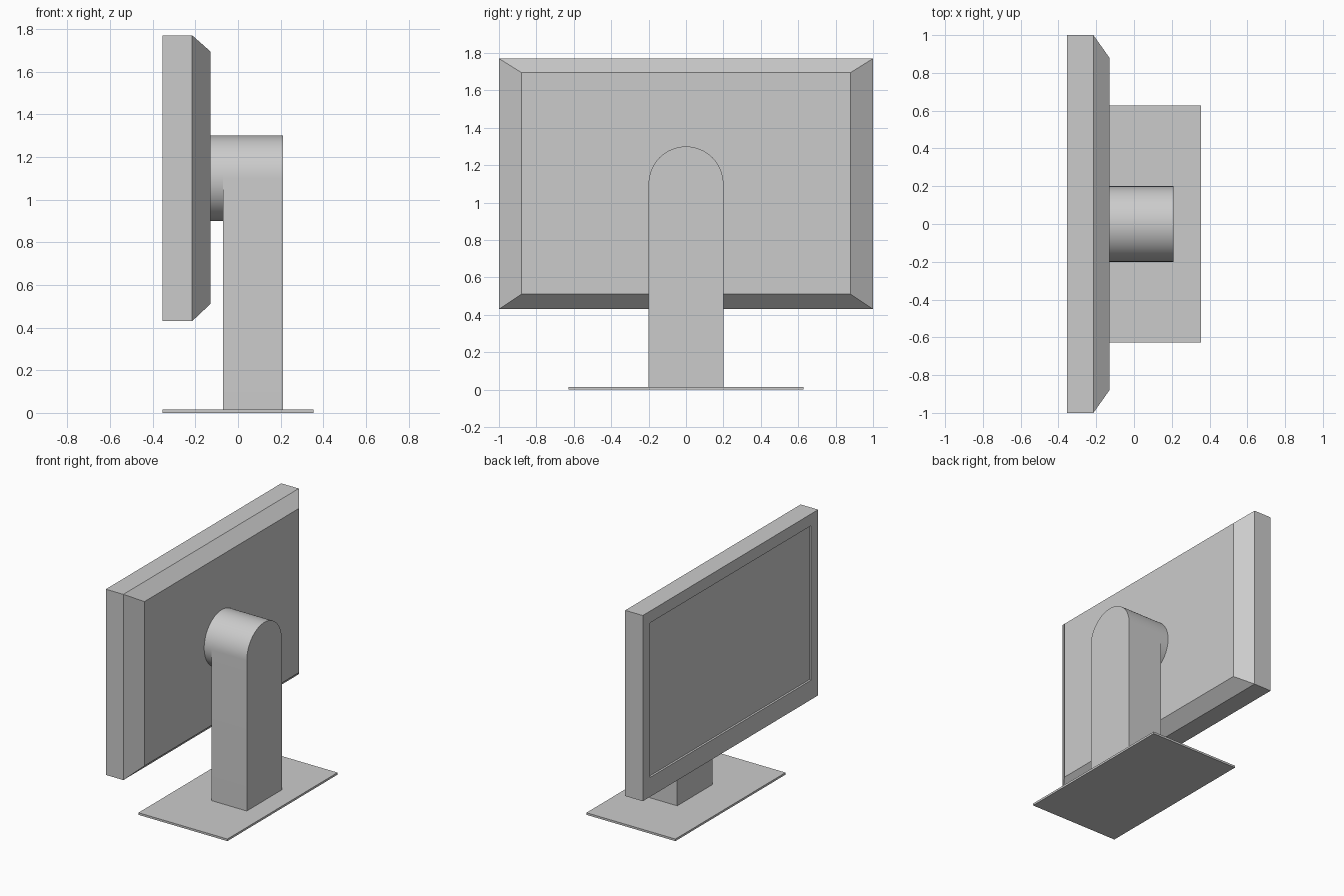
import bpy, bmesh, math

cube = bpy.data.objects.get("Cube")
if cube:
    bpy.data.objects.remove(cube, do_unlink=True)

# Single material
grey = bpy.data.materials.new("light grey")
grey.use_nodes = True
grey.diffuse_color = (0.6, 0.6, 0.6, 1)
grey.node_tree.nodes["Principled BSDF"].inputs["Base Color"].default_value = (0.6, 0.6, 0.6, 1)


def loft(name, rings, smooth=False):
    """Skin a row of equal-length point rings and cap both ends."""
    bm = bmesh.new()
    loops = [[bm.verts.new(p) for p in ring] for ring in rings]
    for a, b in zip(loops, loops[1:]):
        for i in range(len(a)):
            j = (i + 1) % len(a)
            bm.faces.new((a[i], a[j], b[j], b[i]))
    bm.faces.new(loops[0])
    bm.faces.new(loops[-1])
    bmesh.ops.recalc_face_normals(bm, faces=bm.faces)
    mesh = bpy.data.meshes.new(name)
    bm.to_mesh(mesh)
    bm.free()
    mesh.materials.append(grey)
    obj = bpy.data.objects.new(name, mesh)
    bpy.context.collection.objects.link(obj)
    if smooth:
        bpy.ops.object.select_all(action='DESELECT')
        obj.select_set(True)
        bpy.context.view_layer.objects.active = obj
        bpy.ops.object.shade_smooth_by_angle(angle=math.radians(30))
    return obj


def rect(x, half, z0, z1):
    return [(x, -half, z0), (x, half, z0), (x, half, z1), (x, -half, z1)]


def arc(x, radius, z, turn, steps):
    return [(x, radius * math.cos(turn * i / steps), z + radius * math.sin(turn * i / steps))
            for i in range(steps + 1)]


# Monitor housing: recessed display, bezel, straight sides, tapered back
loft("monitor_housing", [
    rect(-0.34, 0.92, 0.57, 1.685),
    rect(-0.355, 0.92, 0.57, 1.685),
    rect(-0.355, 1.0, 0.43, 1.77),
    rect(-0.215, 1.0, 0.43, 1.77),
    rect(-0.13, 0.88, 0.51, 1.695),
])

# Stand column with rounded top
RADIUS, PIVOT = 0.2, 1.1
loft("stand_column", [
    arc(x, RADIUS, PIVOT, math.pi, 32) + [(x, -RADIUS, 0.01), (x, RADIUS, 0.01)]
    for x in (-0.07, 0.21)
], smooth=True)

# Round neck joining the column to the housing
loft("neck", [arc(x, RADIUS, PIVOT, 2 * math.pi, 64)[:-1] for x in (-0.13, -0.07)], smooth=True)

# Base plate
loft("base_plate", [rect(x, 0.628, 0, 0.015) for x in (-0.355, 0.355)])
